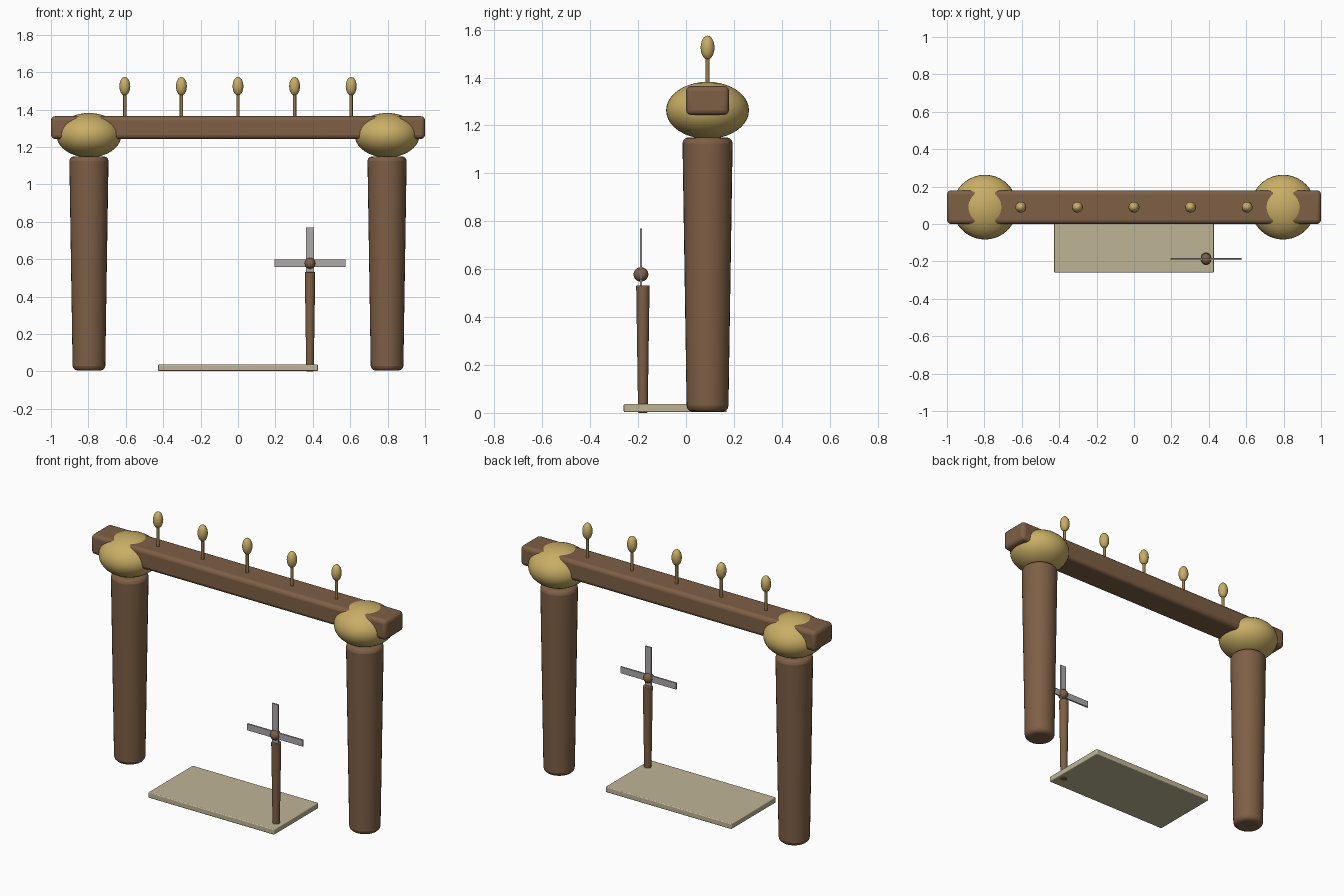
import bpy, math

if "Cube" in bpy.data.objects:
    bpy.data.objects.remove(bpy.data.objects["Cube"])


def mat(name, r, g, b):
    m = bpy.data.materials.new(name)
    m.diffuse_color = (r, g, b, 1)
    m.use_nodes = True
    m.node_tree.nodes["Principled BSDF"].inputs["Base Color"].default_value = m.diffuse_color
    return m


WOOD = mat("wood", 0.21, 0.115, 0.06)
GOLD = mat("gold", 0.58, 0.42, 0.13)
BRASS = mat("dark_brass", 0.30, 0.20, 0.07)
STONE = mat("pale_board", 0.52, 0.46, 0.30)
STEEL = mat("grey_blade", 0.42, 0.40, 0.40)


def finish(name, material, bevel=0, segments=3):
    ob = bpy.context.object
    ob.name = name
    ob.data.materials.append(material)
    if bevel:
        bpy.ops.object.transform_apply(location=False, rotation=False, scale=True)
        b = ob.modifiers.new("bevel", 'BEVEL')
        b.width, b.segments = bevel, segments
        b.limit_method, b.angle_limit = 'ANGLE', math.radians(40)
    bpy.ops.object.shade_smooth_by_angle(angle=math.radians(35))
    return ob


def box(name, lo, hi, material, bevel):
    bpy.ops.mesh.primitive_cube_add(size=1, location=[(a + b) / 2 for a, b in zip(lo, hi)])
    bpy.context.object.scale = [b - a for a, b in zip(lo, hi)]
    return finish(name, material, bevel)


def taper(name, x, y, z0, z1, r0, r1, material, bevel=0, sides=32):
    bpy.ops.mesh.primitive_cone_add(vertices=sides, radius1=r0, radius2=r1, depth=z1 - z0,
                                    location=(x, y, (z0 + z1) / 2))
    return finish(name, material, bevel)


def ball(name, loc, radii, material, segs=32):
    bpy.ops.mesh.primitive_uv_sphere_add(segments=segs, ring_count=segs // 2, radius=1, location=loc)
    bpy.context.object.scale = radii
    bpy.ops.object.transform_apply(location=False, rotation=False, scale=True)
    return finish(name, material)


Y = 0.09  # centre line of the gate

# posts with swollen joints
for side, s in (("left", -1), ("right", 1)):
    taper(f"{side}_post", s * 0.797, Y, 0.005, 1.15, 0.087, 0.105, WOOD, 0.025)
    ball(f"{side}_joint", (s * 0.797, Y, 1.263), (0.173, 0.173, 0.119), GOLD, 40)

# lintel beam
box("beam", (-1, 0.0, 1.243), (1, 0.18, 1.365), WOOD, 0.022)

# row of finials
for i in range(5):
    x = (i - 2) * 0.3025
    taper(f"finial_stem_{i + 1}", x, Y, 1.34, 1.50, 0.009, 0.009, BRASS, sides=12)
    ball(f"finial_bud_{i + 1}", (x, Y, 1.525), (0.029, 0.029, 0.05), GOLD, 20)

# base board
box("base_board", (-0.427, -0.26, 0.003), (0.427, 0.17, 0.037), STONE, 0.005)

# pinwheel: stand, hub and four blades (the lowest is sunk in the stand)
PX, PY, PZ = 0.385, -0.188, 0.578
taper("pinwheel_stand", PX, -0.18, 0.0, 0.532, 0.02, 0.028, WOOD, 0.004, 24)
ball("pinwheel_hub", (PX, PY, PZ), (0.029, 0.031, 0.03), WOOD, 24)
for i, (dx, dz) in enumerate(((1, 0), (0, 1), (-1, 0), (0, -1))):
    cx, cz = PX + dx * 0.096, PZ + dz * 0.096
    hx, hz = (0.093, 0.02) if dx else (0.021, 0.095)
    box(f"pinwheel_blade_{i + 1}", (cx - hx, PY - 0.005, cz - hz),
        (cx + hx, PY + 0.005, cz + hz), STEEL, 0.001)
